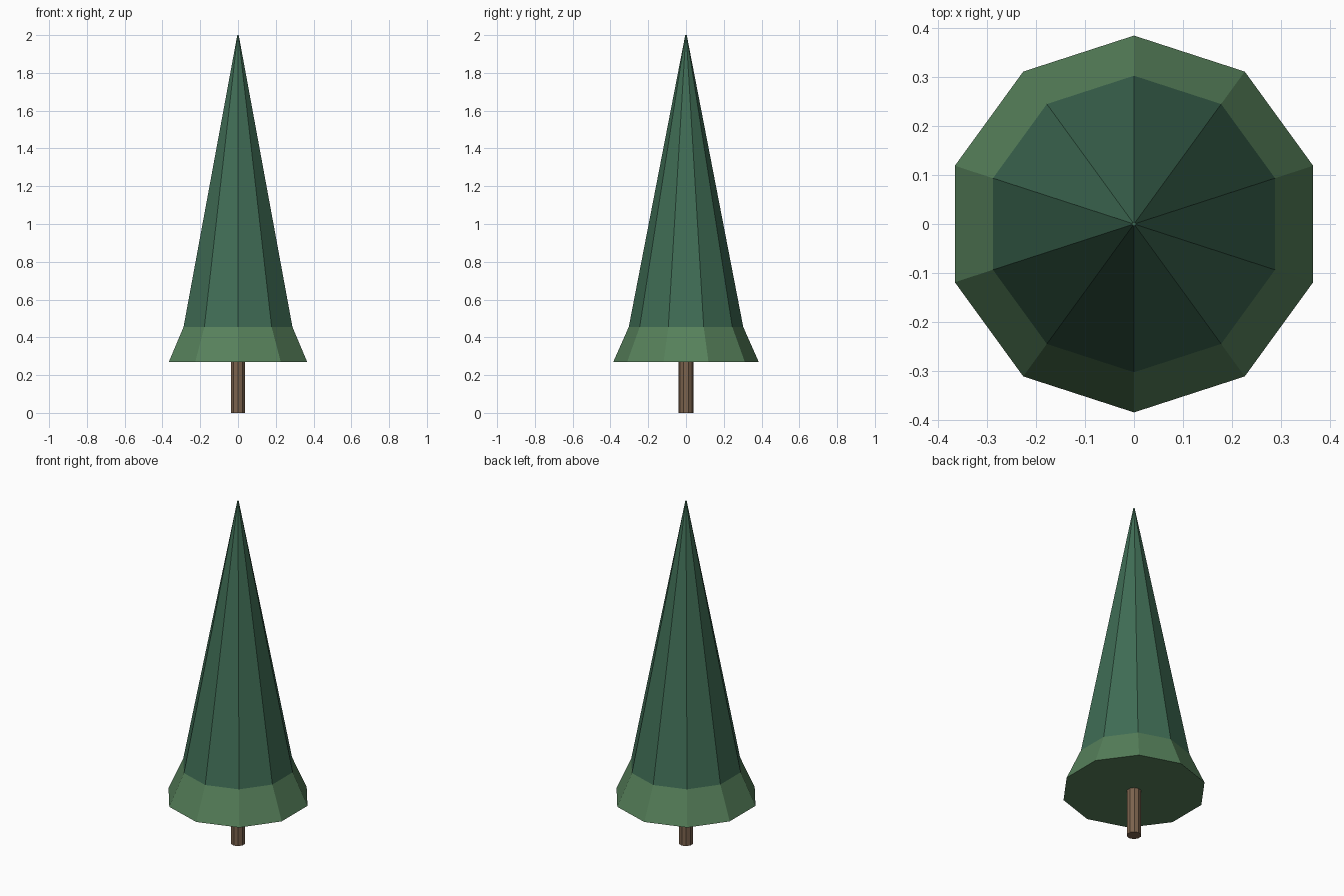
import bpy, bmesh
from math import cos, sin, pi

if "Cube" in bpy.data.objects:
    bpy.data.objects.remove(bpy.data.objects["Cube"])

SIDES = 10


def material(name, rgb):
    mat = bpy.data.materials.new(name)
    mat.diffuse_color = (*rgb, 1)
    mat.use_nodes = True
    mat.node_tree.nodes["Principled BSDF"].inputs["Base Color"].default_value = mat.diffuse_color
    return mat


def lathe(name, profile, mat, cap_bottom=True, cap_top=True):
    """Faceted solid from (radius, z) rings, with a corner on the +y axis."""
    bm = bmesh.new()
    rings = [[bm.verts.new((r * cos(pi / 2 + 2 * pi * i / SIDES),
                            r * sin(pi / 2 + 2 * pi * i / SIDES), z))
              for i in range(SIDES)] for r, z in profile]
    for low, high in zip(rings, rings[1:]):
        for i in range(SIDES):
            j = (i + 1) % SIDES
            bm.faces.new((low[i], low[j], high[j], high[i]))
    if cap_bottom:
        bm.faces.new(rings[0][::-1])
    if cap_top:
        bm.faces.new(rings[-1])
    mesh = bpy.data.meshes.new(name)
    bm.to_mesh(mesh)
    bm.free()
    mesh.materials.append(mat)
    obj = bpy.data.objects.new(name, mesh)
    bpy.context.collection.objects.link(obj)
    return obj


bark = material("bark", (0.20, 0.125, 0.075))
dark_green = material("dark_green", (0.05, 0.15, 0.09))
light_green = material("light_green", (0.095, 0.22, 0.105))

# Trunk
lathe("trunk", [(0.039, 0), (0.039, 0.27)], bark, cap_top=False)

# Flared lower skirt with flat underside
lathe("foliage_skirt", [(0.385, 0.27), (0.303, 0.455)], light_green, cap_top=False)

# Tall tapering crown with a tiny blunt tip
lathe("foliage_crown", [(0.303, 0.455), (0.004, 2.0)], dark_green, cap_bottom=False)
